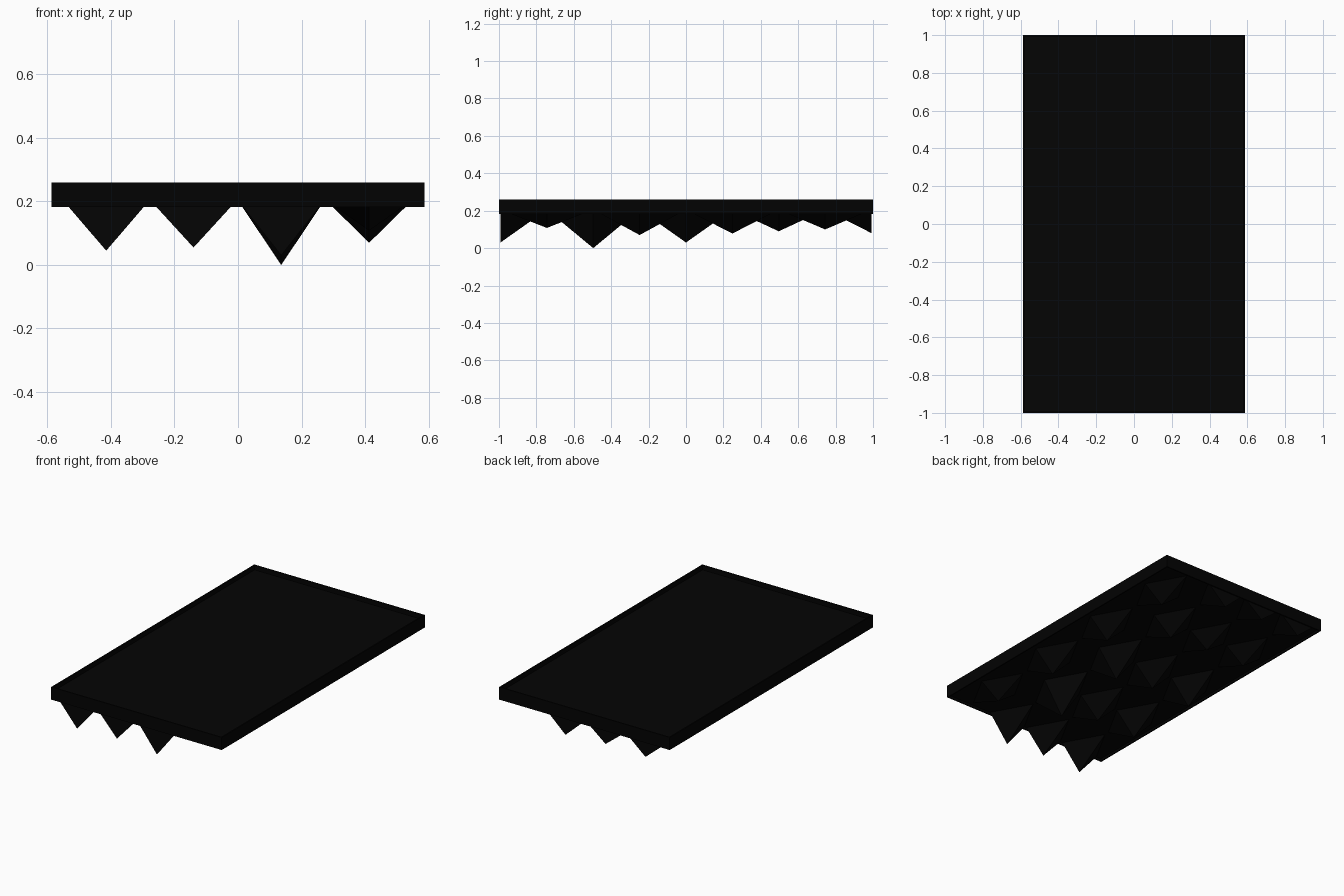
import bpy, bmesh

if "Cube" in bpy.data.objects:
    bpy.data.objects.remove(bpy.data.objects["Cube"])

HALF_X, HALF_Y = 0.588, 1.0        # outer half size
BOTTOM, TOP = 0.182, 0.26          # frame height range
RIM = 0.008                        # frame wall thickness
UNDER, UPPER = 0.196, 0.231        # panel faces, recessed inside the frame
BASE = 0.205                       # spike base height, inside the panel
END = HALF_Y - RIM                 # spikes are sliced off at the frame
SPIKE_X, ROW = 0.1375, END / 4     # diamond half width and row spacing


def material(name, value):
    mat = bpy.data.materials.new(name)
    mat.diffuse_color = (value, value, value, 1)
    mat.use_nodes = True
    mat.node_tree.nodes["Principled BSDF"].inputs["Base Color"].default_value = mat.diffuse_color
    return mat


black = material("near_black", 0.0014)
dark = material("frame_black", 0.0008)


def finish(bm, name, mat):
    bmesh.ops.recalc_face_normals(bm, faces=bm.faces)
    mesh = bpy.data.meshes.new(name)
    bm.to_mesh(mesh)
    bm.free()
    mesh.materials.append(mat)
    obj = bpy.data.objects.new(name, mesh)
    bpy.context.collection.objects.link(obj)
    return obj


def add_box(name, low, high, mat):
    bm = bmesh.new()
    bmesh.ops.create_cube(bm, size=1)
    for v in bm.verts:
        v.co = [h if c > 0 else l for c, l, h in zip(v.co, low, high)]
    return finish(bm, name, mat)


def add_spike(bm, x, y, tip):
    """Hanging pyramid on a diamond base, clamped flat at the frame ends."""
    clamp = lambda v: max(-END, min(END, v))
    half_y = ROW * 0.998
    base = [bm.verts.new((x + dx, clamp(y + dy), BASE)) for dx, dy in
            ((SPIKE_X, 0), (0, half_y), (-SPIKE_X, 0), (0, -half_y))]
    point = bm.verts.new((x, y, tip))
    for i in range(4):
        bm.faces.new((base[(i + 1) % 4], base[i], point))
    bm.faces.new(base)


# Panel, reaching slightly into the frame walls
panel = add_box("panel", (-HALF_X + 0.006, -END - 0.002, UNDER),
                (HALF_X - 0.006, END + 0.002, UPPER), black)

# Thin frame walls around the panel
for side, label in ((-1, "left"), (1, "right")):
    xs = sorted((side * HALF_X, side * (HALF_X - RIM)))
    add_box(f"frame_{label}", (xs[0], -END, BOTTOM), (xs[1], END, TOP), dark)
for side, label in ((-1, "front"), (1, "back")):
    ys = sorted((side * HALF_Y, side * END))
    add_box(f"frame_{label}", (-HALF_X, ys[0], BOTTOM), (HALF_X, ys[1], TOP), dark)

# Spike columns: x, first row, tip heights from front to back (every second row)
columns = [
    (-0.415, 0, (0.045, 0.06, 0.05, 0.105, 0.09)),
    (-0.14, 0, (0.055, 0.073, 0.07, 0.11, 0.097)),
    (0.136, 0, (0.03, 0.0, 0.03, 0.09, 0.08)),
    (0.413, 1, (0.108, 0.07, 0.078, 0.10)),
]
bm = bmesh.new()
for x, first, tips in columns:
    for i, tip in enumerate(tips):
        add_spike(bm, x, -END + (first + 2 * i) * ROW, tip)
spikes = finish(bm, "spikes", black)

# Merge spikes and panel into one solid
mod = panel.modifiers.new("merge", "BOOLEAN")
mod.operation, mod.solver, mod.object = "UNION", "EXACT", spikes
bpy.context.view_layer.update()
merged = bpy.data.meshes.new_from_object(
    panel.evaluated_get(bpy.context.evaluated_depsgraph_get()))
panel.modifiers.clear()
panel.data = merged
panel.name = "spiked_panel"
bpy.data.objects.remove(spikes)
